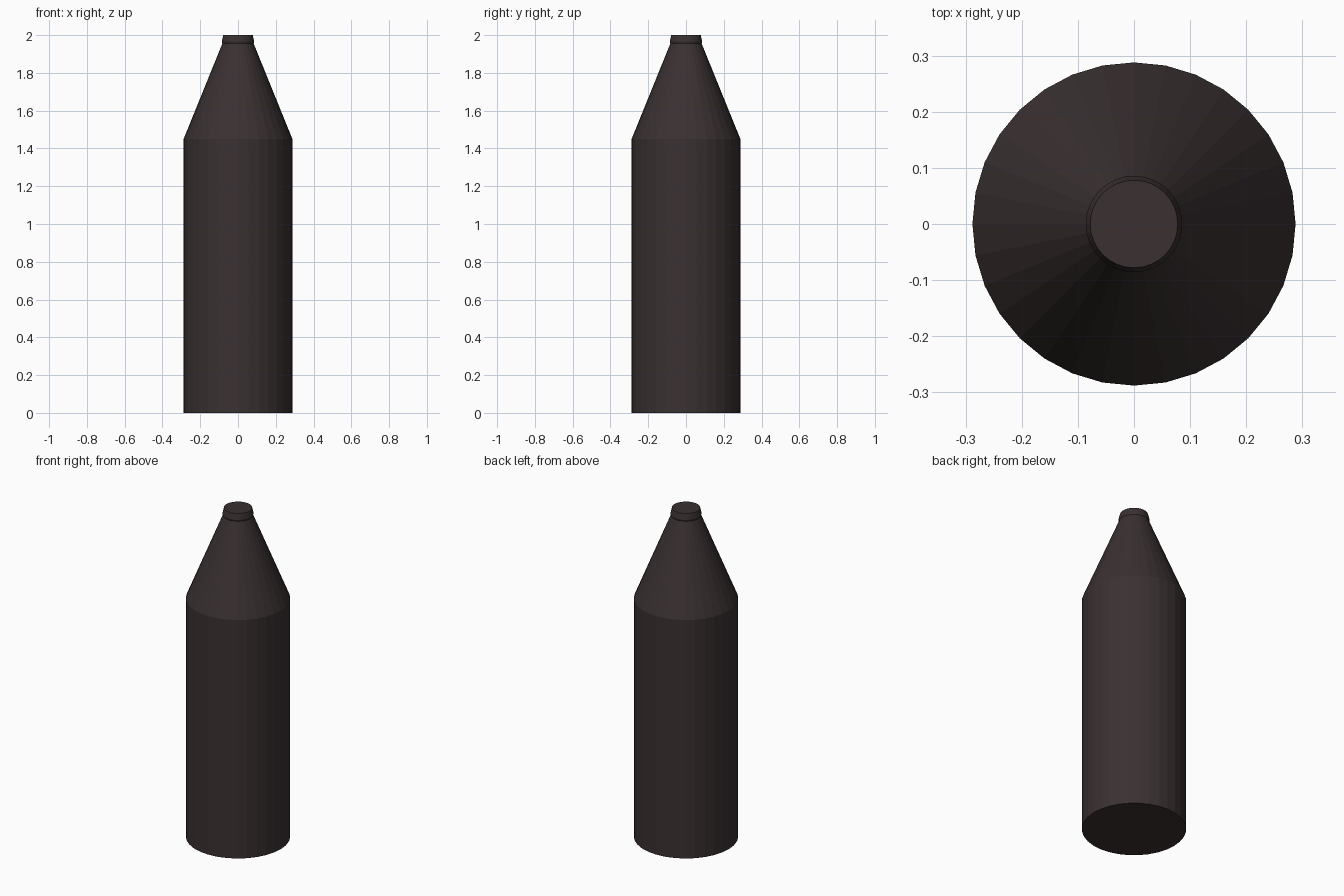
import bpy, bmesh, math

if "Cube" in bpy.data.objects:
    bpy.data.objects.remove(bpy.data.objects["Cube"])

SIDES = 32

# dark brown-grey colour
mat = bpy.data.materials.new("dark charcoal brown")
mat.diffuse_color = (0.042, 0.030, 0.031, 1.0)
mat.use_nodes = True
mat.node_tree.nodes["Principled BSDF"].inputs["Base Color"].default_value = mat.diffuse_color


def lathe(name, profile):
    """Closed solid of revolution around z from (radius, height) points."""
    bm = bmesh.new()
    rings = []
    for r, z in profile:
        rings.append([bm.verts.new((r * math.cos(2 * math.pi * i / SIDES),
                                    r * math.sin(2 * math.pi * i / SIDES), z))
                      for i in range(SIDES)])
    for a, b in zip(rings, rings[1:]):
        for i in range(SIDES):
            j = (i + 1) % SIDES
            bm.faces.new((a[i], a[j], b[j], b[i]))
    bm.faces.new(rings[0][::-1])
    bm.faces.new(rings[-1])
    mesh = bpy.data.meshes.new(name)
    bm.to_mesh(mesh)
    bm.free()
    mesh.materials.append(mat)
    obj = bpy.data.objects.new(name, mesh)
    bpy.context.collection.objects.link(obj)
    return obj


# cylinder body, conical shoulder, and small stepped tip
lathe("shell_body", [
    (0.288, 0.0), (0.288, 1.45),
    (0.087, 1.945), (0.083, 1.955),
    (0.086, 1.965), (0.078, 2.0),
])
